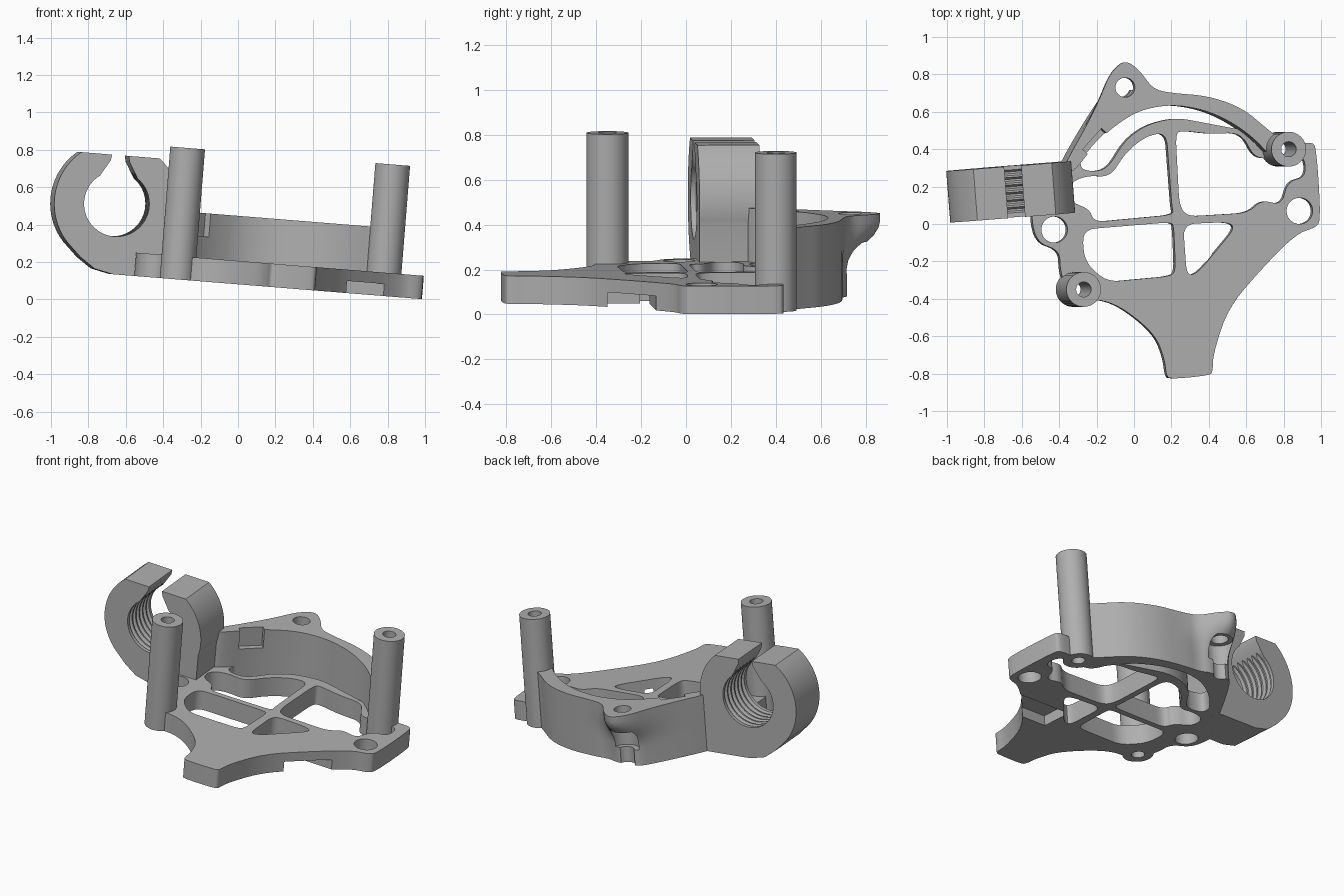
import bpy, bmesh, math
from mathutils import Matrix, Vector

default = bpy.data.objects.get("Cube")
if default:
    bpy.data.objects.remove(default, do_unlink=True)

# Single plain grey for the whole bracket
grey = bpy.data.materials.new("matte_grey")
grey.use_nodes = True
grey.diffuse_color = (0.43, 0.43, 0.43, 1)
grey.node_tree.nodes["Principled BSDF"].inputs["Base Color"].default_value = grey.diffuse_color

# The whole bracket leans slightly about its right-hand edge
LEAN = (Matrix.Translation((1, 0, 0)) @ Matrix.Rotation(math.radians(4.6), 4, 'Y')
        @ Matrix.Translation((-1, 0, 0)))
TWIST = Matrix.Rotation(math.radians(4.5), 4, 'Z')
PLATE_TOP = 0.125
WALL_TOP = 0.365
POST_TOP = 0.705


def rounded(points, radius=0.2, steps=5):
    """Closed polygon with every corner replaced by a soft curve."""
    points = [Vector(p) for p in points]
    result = []
    for i, corner in enumerate(points):
        ends = []
        for other in (points[i - 1], points[(i + 1) % len(points)]):
            edge = other - corner
            ends.append(corner + edge.normalized() * min(radius, edge.length * 0.48))
        for k in range(steps + 1):
            t = k / steps
            result.append(ends[0] * (1 - t) ** 2 + corner * 2 * t * (1 - t) + ends[1] * t * t)
    return result


def circle(x, y, radius, count=48):
    angles = [math.tau * i / count for i in range(count)]
    return [(x + radius * math.cos(a), y + radius * math.sin(a)) for a in angles]


def arc(radius, start, end, count=20):
    angles = [math.radians(start + (end - start) * i / count) for i in range(count + 1)]
    return [(radius * math.cos(a), radius * math.sin(a)) for a in angles]


def loft(name, sections, heights, matrix=None):
    """Closed solid through matching outlines stacked along z."""
    bm = bmesh.new()
    rings = [[bm.verts.new((p[0], p[1], z)) for p in s] for s, z in zip(sections, heights)]
    for low, high in zip(rings, rings[1:]):
        for i in range(len(low)):
            bm.faces.new((low[i - 1], low[i], high[i], high[i - 1]))
    bm.faces.new(rings[0])
    bm.faces.new(rings[-1])
    bmesh.ops.recalc_face_normals(bm, faces=bm.faces)
    mesh = bpy.data.meshes.new(name)
    bm.to_mesh(mesh)
    bm.free()
    if matrix:
        mesh.transform(matrix)
    mesh.materials.append(grey)
    obj = bpy.data.objects.new(name, mesh)
    bpy.context.collection.objects.link(obj)
    return obj


def prism(name, outline, low, high, matrix=None):
    return loft(name, [outline, outline], [low, high], matrix)


def box(x, y, low, high, length, width, angle):
    a, b = length / 2, width / 2
    place = Matrix.Translation((x, y, 0)) @ Matrix.Rotation(math.radians(angle), 4, 'Z')
    return prism("box_cutter", [(-a, -b), (a, -b), (a, b), (-a, b)], low, high, place)


def drill(x, y, radius, low=-0.1, high=1):
    return prism("drill_cutter", circle(x, y, radius), low, high)


def cut(obj, cutters):
    """Subtract the cutters, keep the result as plain mesh, drop the cutters."""
    for cutter in cutters:
        cutter.hide_render = True
        mod = obj.modifiers.new("cut", 'BOOLEAN')
        mod.operation, mod.solver, mod.object = 'DIFFERENCE', 'EXACT', cutter
    graph = bpy.context.evaluated_depsgraph_get()
    mesh = bpy.data.meshes.new_from_object(obj.evaluated_get(graph))
    obj.modifiers.clear()
    obj.data = mesh
    for cutter in cutters:
        bpy.data.objects.remove(cutter, do_unlink=True)
    return obj


parts = []
POSTS = {"front_post": (-0.33, -0.35), "back_post": (0.77, 0.4)}

# Base plate outline, anticlockwise from the front tab
plate = prism("base_plate", rounded([
    (.16, -.81), (.18, -.83), (.39, -.81), (.41, -.79), (.41, -.7), (.49, -.45),
    (.68, -.23), (.86, -.05), (.96, -.02), (.99, .02), (.965, .41), (.94, .44), (.78, .42),
    (.7, .47), (.52, .58), (.35, .65), (.17, .67), (0, .65), (-.15, .58), (-.28, .44),
    (-.38, .25), (-.5, .2), (-.57, .08), (-.54, -.1), (-.41, -.14), (-.41, -.26),
    (-.35, -.42), (-.2, -.4), (-.07, -.45), (.1, -.59), (.15, -.72)]), 0, PLATE_TOP)

# Window openings between the spokes, and the slot in front of the curved wall
OPENINGS = [
    [(.16, .49), (.05, .47), (-.06, .38), (-.14, .25), (-.26, .26), (-.36, .22), (-.36, .12),
     (-.25, .08), (-.23, .01), (.2, .05), (.19, .09)],
    [(.21, .48), (.24, .5), (.4, .48), (.56, .49), (.64, .34), (.78, .37), (.9, .37), (.91, .25),
     (.81, .23), (.78, .1), (.67, .13), (.6, .06), (.27, .04), (.23, .1)],
    [(-.29, -.03), (.19, .01), (.2, -.02), (.21, -.26), (.17, -.28), (-.16, -.31), (-.28, -.2)],
    [(.25, 0), (.49, .01), (.53, -.02), (.33, -.26), (.27, -.28)],
    [(-.31, .31), (-.27, .42), (-.15, .55), (0, .62), (.17, .65), (.38, .61), (.58, .5),
     (.37, .54), (.21, .57), (.05, .53), (-.06, .45), (-.16, .29), (-.26, .28)],
]
cutters = [prism("opening_cutter", rounded(o, 0.07), -0.1, 0.3) for o in OPENINGS]
cutters += [drill(-.44, -.03, .07), drill(.875, .07, .07)]
cutters += [drill(x, y, .04) for x, y in POSTS.values()]
# Cable groove under the right-hand edge
cutters.append(box(.7, -.24, -.1, .065, .64, .2, 4.5))
parts.append(cut(plate, cutters))

# Curved back wall, flaring outward at the top into a screw boss
OUTER = [(-.42, .28), (-.37, .38), (-.29, .52), (-.22, .66), (-.16, .81), (-.08, .88), (0, .82),
         (.07, .72), (.17, .7), (.37, .685), (.55, .62), (.68, .51), (.77, .44)]
INNER = [(.7, .36), (.62, .45), (.5, .54), (.35, .61), (.17, .64), (0, .61), (-.13, .53),
         (-.24, .43), (-.36, .27)]


def wall_section(flare):
    pulled = [(x, y - (1 - flare) * .17 * math.exp(-((x + .08) / .11) ** 2)) for x, y in OUTER]
    return rounded(pulled + INNER)


FLARES = [0, 0, .08, .3, .55, .8, .95, 1, 1]
LEVELS = [0, .12, .16, .2, .23, .265, .3, .33, WALL_TOP]
wall = loft("curved_wall", [wall_section(f) for f in FLARES], LEVELS)
parts.append(cut(wall, [
    drill(-.08, .73, .052),
    drill(-.08, .73, .085, .1, .24),
    box(-.235, .435, .24, .5, .15, .06, 48),
    drill(*POSTS["back_post"], .06),
]))

# Two hollow standing posts
for name, (x, y) in POSTS.items():
    post = prism(name, circle(x, y, .093), 0, POST_TOP)
    parts.append(cut(post, [drill(x, y, .04)]))

# Open clamp ring: outline drawn face-on, then stood upright
RING_R, HALF_DEPTH = 0.335, 0.138
STAND = (Matrix.Translation((-.695, .172, .377)) @ TWIST
         @ Matrix.Rotation(math.radians(90), 4, 'X'))
FLAT = 51
outline = (arc(RING_R, 180 - FLAT, 222) + [(-.17, -.3), (-.09, -.355), (.01, -.377), (.32, -.377)]
           + arc(RING_R, -15, FLAT))
ring = prism("clamp_ring", outline, -HALF_DEPTH, HALF_DEPTH, STAND)

# Threaded bore made of repeating ridges, and the tapered mouth on top
BORE, PITCH, TURNS = 0.175, 0.04, 6
radii, depths = [BORE], [-0.2]
for turn in range(TURNS):
    start = (turn - TURNS / 2) * PITCH
    radii += [BORE, BORE + .017, BORE + .017, BORE]
    depths += [start + PITCH * f for f in (.1, .35, .6, .85)]
radii.append(BORE)
depths.append(0.2)
bore = loft("bore_cutter", [circle(0, 0, r, 64) for r in radii], depths, STAND)
half = [(.115, .12), (.05, .23), (.04, .3)]
mouth = prism("mouth_cutter", half + [(-x, y) for x, y in reversed(half)], -.2, .2, STAND)
parts.append(cut(ring, [bore, mouth]))

# Lean everything and smooth the curved faces
bpy.ops.object.select_all(action='DESELECT')
for part in parts:
    part.data.transform(LEAN)
    part.select_set(True)
bpy.context.view_layer.objects.active = parts[0]
bpy.ops.object.shade_smooth_by_angle(angle=math.radians(30))
